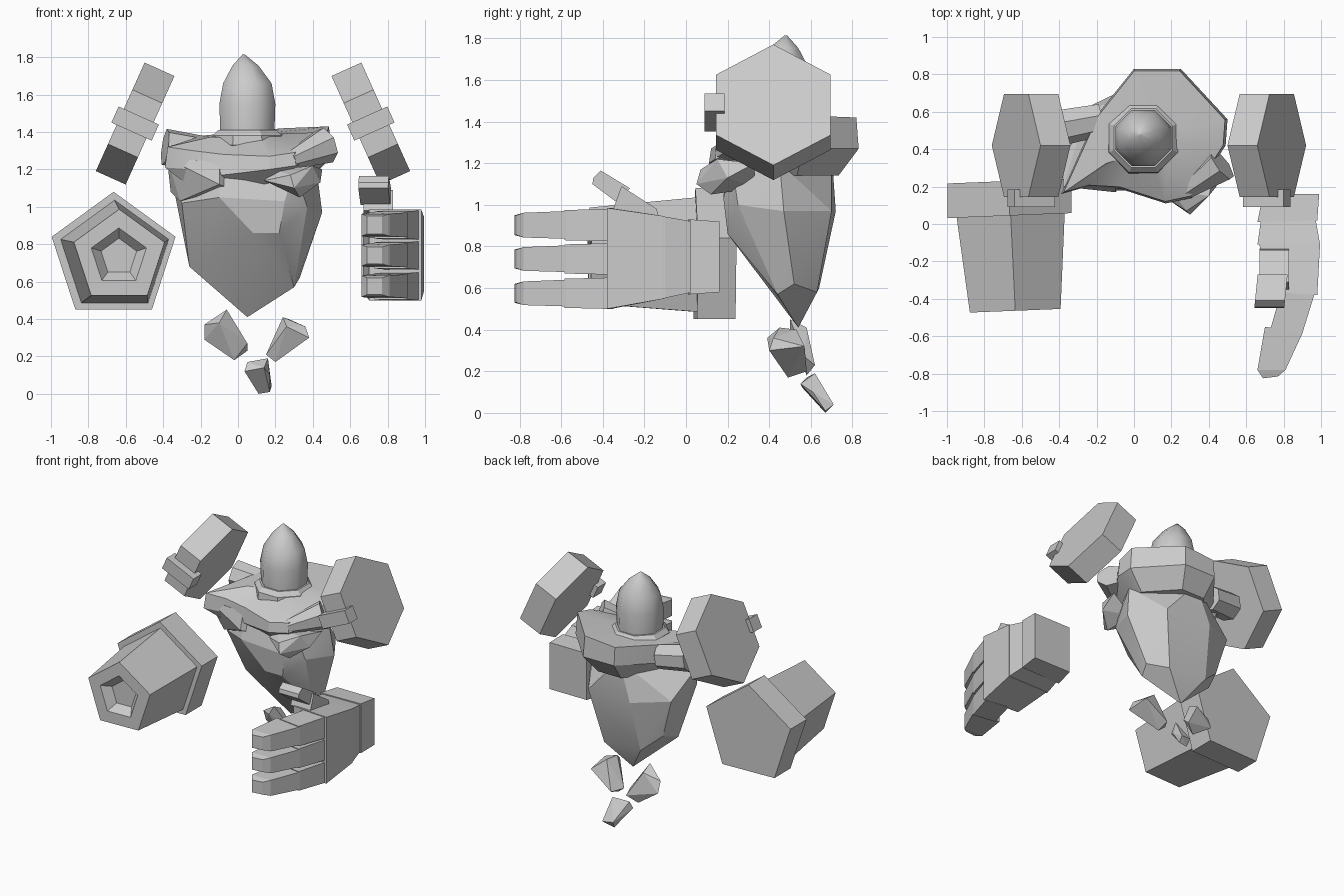
import bpy, bmesh, math
from mathutils import Vector

stone = bpy.data.materials.new("stone_grey")
stone.diffuse_color = (0.6, 0.6, 0.6, 1)


def finish(name, bm, smooth=None):
    bmesh.ops.recalc_face_normals(bm, faces=bm.faces)
    me = bpy.data.meshes.new(name)
    bm.to_mesh(me)
    bm.free()
    me.materials.append(stone)
    ob = bpy.data.objects.new(name, me)
    bpy.context.collection.objects.link(ob)
    if smooth:
        bpy.ops.object.select_all(action='DESELECT')
        ob.select_set(True)
        bpy.context.view_layer.objects.active = ob
        bpy.ops.object.shade_smooth_by_angle(angle=math.radians(smooth))
    return ob


def loft(name, rings, smooth=None):
    """Skin rings of equal point count and cap both ends."""
    bm = bmesh.new()
    vs = [[bm.verts.new(p) for p in r] for r in rings]
    n = len(rings[0])
    for a, b in zip(vs, vs[1:]):
        for i in range(n):
            j = (i + 1) % n
            bm.faces.new((a[i], a[j], b[j], b[i]))
    bm.faces.new(vs[0])
    bm.faces.new(vs[-1])
    return finish(name, bm, smooth)


def hull(name, pts, smooth=None):
    """Faceted rock around a few points."""
    bm = bmesh.new()
    for p in pts:
        bm.verts.new(p)
    res = bmesh.ops.convex_hull(bm, input=bm.verts)
    junk = [g for g in res["geom_interior"] if isinstance(g, bmesh.types.BMVert)]
    bmesh.ops.delete(bm, geom=junk, context='VERTS')
    bmesh.ops.dissolve_limit(bm, angle_limit=math.radians(6),
                             verts=bm.verts, edges=bm.edges)
    return finish(name, bm, smooth)


def ring_z(x, y, z, r, n, turn=0.0):
    return [(x + r * math.cos(2 * math.pi * i / n + turn),
             y + r * math.sin(2 * math.pi * i / n + turn), z) for i in range(n)]


# tapering torso
hull("torso", [
    (0.05, 0.54, 0.41), (0.30, 0.44, 0.57), (0.33, 0.52, 0.62), (0.22, 0.63, 0.58),
    (-0.08, 0.64, 0.60), (-0.26, 0.46, 0.68), (-0.22, 0.58, 0.72),
    (0.08, 0.20, 0.86), (0.22, 0.20, 0.86), (-0.30, 0.30, 1.02), (-0.10, 0.18, 1.05),
    (0.25, 0.18, 1.03), (0.37, 0.25, 1.0), (0.45, 0.47, 0.97), (0.30, 0.70, 0.97),
    (-0.05, 0.72, 0.97), (-0.30, 0.60, 1.0), (-0.36, 0.40, 1.18), (0.42, 0.45, 1.2),
    (0.05, 0.70, 1.25), (-0.10, 0.22, 1.2), (0.30, 0.22, 1.2)], 20)

# draped collar: outline points are (x, y, upper z, lower z)
rim = [(-0.39, 0.16, 1.32, 1.21), (-0.25, 0.20, 1.30, 1.20), (-0.08, 0.19, 1.28, 1.17),
       (0.17, 0.11, 1.27, 1.20), (0.31, 0.14, 1.29, 1.22), (0.49, 0.42, 1.40, 1.27),
       (0.50, 0.56, 1.43, 1.27), (0.25, 0.83, 1.42, 1.27), (0.0, 0.83, 1.40, 1.27),
       (-0.20, 0.58, 1.38, 1.25)]
cx, cy = 0.05, 0.46


def shrink(k, z):
    return [(cx + (x - cx) * k, cy + (y - cy) * k, z + dz * 0.3)
            for x, y, dz in ((p[0], p[1], p[3] - 1.2) for p in rim)]


loft("collar", [shrink(0.74, 1.12),
                [(x, y, lo) for x, y, hi, lo in rim],
                [(cx + (x - cx) * 0.97, cy + (y - cy) * 0.97, hi) for x, y, hi, lo in rim],
                shrink(0.45, 1.37)], 20)

# folded cloth hanging under the collar on the left
hull("left_fold", [(-0.38, 0.20, 1.26), (-0.37, 0.36, 1.24), (-0.36, 0.30, 1.08),
                   (-0.31, 0.28, 1.03), (-0.27, 0.20, 1.18), (-0.10, 0.17, 1.12),
                   (-0.05, 0.22, 1.10), (-0.10, 0.20, 1.24), (-0.25, 0.60, 1.26)])
hull("chest_fold", [(0.14, 0.16, 1.14), (0.20, 0.18, 1.20), (0.28, 0.07, 1.17),
                    (0.30, 0.05, 1.10), (0.33, 0.12, 1.05), (0.44, 0.20, 1.13),
                    (0.45, 0.33, 1.20), (0.30, 0.33, 1.08), (0.40, 0.15, 1.22)])


# shoulder stumps
def tube(name, a, b, ra, rb):
    a, b = Vector(a), Vector(b)
    q = (b - a).to_track_quat('Z', 'Y')
    loft(name, [[p + q @ Vector(v) for v in ring_z(0, 0, 0, r, 7)]
                for p, r in ((a, ra), (b, rb))])


tube("right_shoulder", (0.28, 0.18, 1.25), (0.47, 0.32, 1.33), 0.05, 0.10)
tube("left_shoulder", (-0.18, 0.56, 1.29), (-0.39, 0.52, 1.32), 0.09, 0.10)

# neck ring and pointed head
t8 = math.pi / 8
loft("neck_ring", [ring_z(0.05, 0.46, z, r, 8, t8)
                   for z, r in ((1.31, 0.19), (1.33, 0.205), (1.38, 0.20), (1.41, 0.17))])
loft("head", [ring_z(0.05 - d, 0.46 + d, z, r, 8, t8) for z, r, d in
              ((1.36, 0.155, 0), (1.55, 0.162, 0), (1.66, 0.14, 0),
               (1.755, 0.075, 0.01), (1.815, 0.006, 0.02))], 50)

# floating hexagonal shoulder plates with a front clasp
for side, s in (("left", 1), ("right", -1)):
    u, t = Vector((0.41 * s, 0, 0.912)), Vector((0.912 * s, 0, -0.41))
    c = Vector((0.08 - 0.63 * s, 0.42, 1.445))
    yv = Vector((0, 1, 0))
    loft(side + "_shoulder_plate", [
        [c + t * k + (u * math.cos(a) + yv * math.sin(a)) * 0.318
         for a in (i * math.pi / 3 for i in range(6))] for k in (-0.0875, 0.0875)])
    loft(side + "_clasp", [
        [c + t * k + u * a + yv * b for a, b in
         ((-0.047, -0.33), (0.047, -0.33), (0.047, -0.235), (-0.047, -0.235))]
        for k in (-0.118, 0.118)])


# pentagonal cannon arm with a recessed muzzle
def pent(x, y, r, z=0.732):
    pts = []
    for i in range(5):
        a = i * 2 * math.pi / 5
        px = x + r * math.sin(a)
        pts.append((px, y + 0.04 * (px + 0.665), z + r * math.cos(a)))
    return pts


loft("cannon_cuff", [pent(-0.665, 0.23, 0.348), pent(-0.665, 0.045, 0.348)])
loft("cannon_barrel", [pent(-0.66, 0.06, 0.305), pent(-0.635, -0.465, 0.255),
                       pent(-0.637, -0.465, 0.155), pent(-0.637, -0.405, 0.10)])


# right hand blocks: each end lists (x, y) left, (x, y) right, low z, high z
def block(name, *ends):
    loft(name, [[(*l, lo), (*r, lo), (*r, hi), (*l, hi)] for l, r, lo, hi in ends])


block("wrist", ((0.69, 0.16), (0.99, 0.16), 0.58, 0.92),
      ((0.66, 0.01), (0.98, 0.02), 0.57, 0.93))
block("hand_back", ((0.68, 0.03), (0.97, 0.03), 0.58, 0.92),
      ((0.66, -0.11), (0.995, -0.11), 0.55, 0.945))
block("palm", ((0.67, -0.10), (0.995, -0.10), 0.55, 0.945),
      ((0.70, -0.36), (0.98, -0.38), 0.50, 0.985))
for i, (lo, hi) in enumerate(((0.50, 0.65), (0.665, 0.815), (0.825, 0.98))):
    n = str(i + 1)
    block("finger_base_" + n, ((0.79, -0.35), (0.965, -0.375), lo, hi),
          ((0.73, -0.56), (0.90, -0.585), lo + 0.005, hi - 0.005))
    block("finger_tip_" + n, ((0.70, -0.55), (0.905, -0.575), lo + 0.012, hi - 0.01),
          ((0.66, -0.78), (0.81, -0.78), lo + 0.018, hi - 0.018),
          ((0.69, -0.825), (0.77, -0.815), lo + 0.03, hi - 0.03))

# thumb rising from the palm
hull("thumb_base", [(x, y, z) for x in (0.67, 0.83) for y, z in
                    ((-0.13, 0.93), (-0.14, 0.98), (-0.31, 1.09), (-0.35, 0.98))])
hull("thumb_tip", [(x + (y + 0.28) * 0.1, y, z) for x in (0.66, 0.82) for y, z in
                   ((-0.27, 1.08), (-0.33, 1.01), (-0.45, 1.10), (-0.445, 1.13), (-0.41, 1.165))])

# loose rocks below the torso
hull("rock_left", [(-0.18, 0.55, 0.37), (-0.18, 0.58, 0.29), (-0.06, 0.50, 0.45),
                   (-0.06, 0.58, 0.41), (0.05, 0.57, 0.27), (0.05, 0.62, 0.23),
                   (-0.02, 0.58, 0.18), (-0.10, 0.50, 0.38)])
hull("rock_right", [(0.15, 0.50, 0.21), (0.20, 0.49, 0.17), (0.24, 0.45, 0.41),
                    (0.36, 0.42, 0.36), (0.38, 0.40, 0.30), (0.26, 0.39, 0.36),
                    (0.20, 0.58, 0.20), (0.27, 0.53, 0.40), (0.37, 0.57, 0.32)])
hull("rock_bottom", [(0.035, 0.56, 0.12), (0.05, 0.58, 0.17), (0.16, 0.62, 0.19),
                     (0.14, 0.55, 0.14), (0.17, 0.61, 0.10), (0.18, 0.71, 0.04),
                     (0.17, 0.67, 0.01), (0.11, 0.67, 0.0), (0.10, 0.70, 0.05)])
